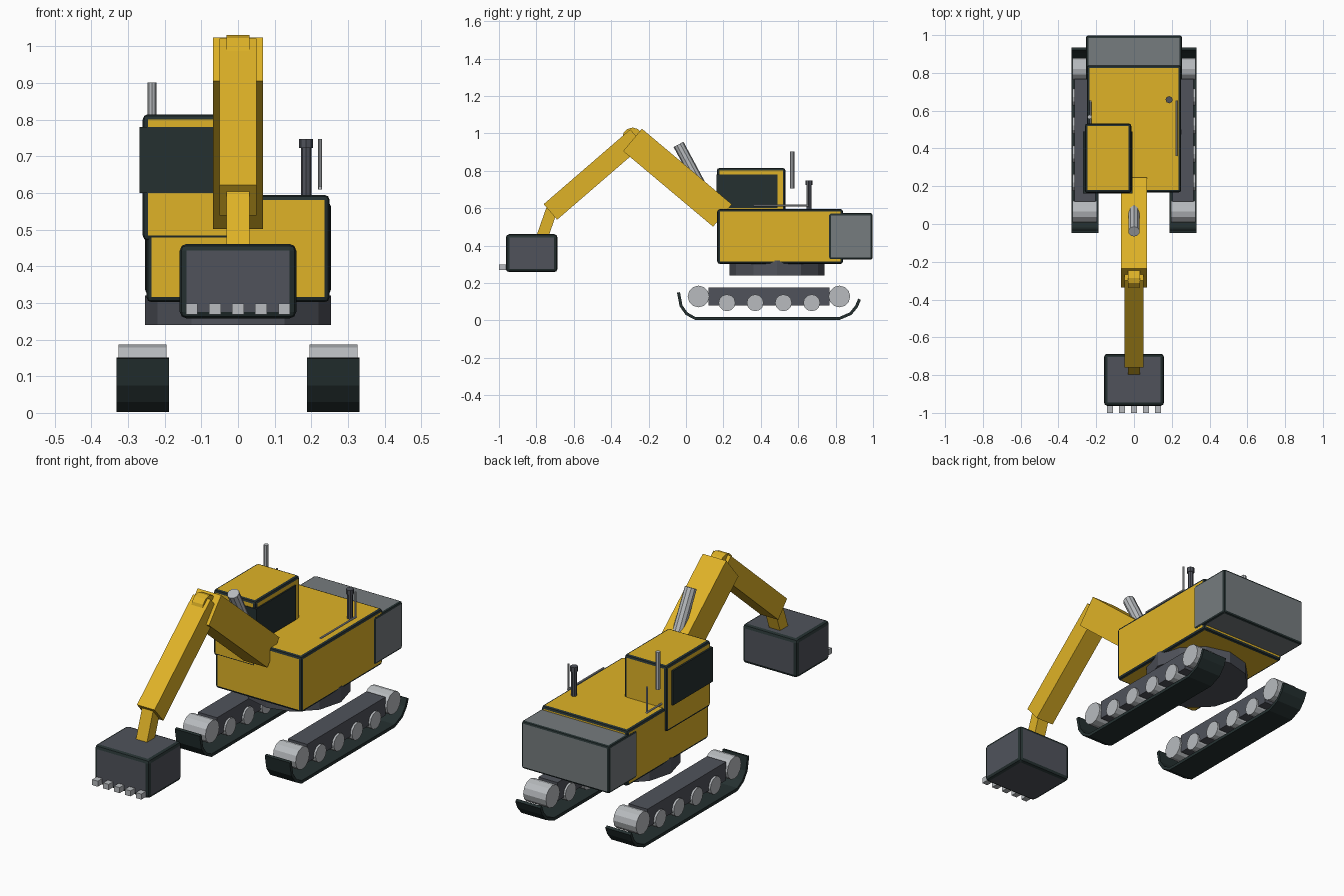
import bpy
import bmesh
from math import atan2, hypot, pi
from mathutils import Matrix, Vector

if "Cube" in bpy.data.objects:
    bpy.data.objects.remove(bpy.data.objects["Cube"], do_unlink=True)


def material(name, rgb):
    mat = bpy.data.materials.new(name)
    mat.use_nodes = True
    mat.diffuse_color = (*rgb, 1)
    mat.node_tree.nodes["Principled BSDF"].inputs["Base Color"].default_value = (*rgb, 1)
    return mat


YELLOW = material("machine yellow", (0.74, 0.45, 0.02))
TRIM = material("black trim", (0.018, 0.03, 0.03))
STEEL = material("dark steel", (0.08, 0.086, 0.105))
WEIGHT = material("counterweight grey", (0.18, 0.2, 0.21))
METAL = material("bare metal", (0.48, 0.5, 0.52))


def finish(name, bm, mat, bevel=0):
    """Turn a bmesh into an object; a bevel gets the black trim colour."""
    bmesh.ops.recalc_face_normals(bm, faces=bm.faces[:])
    mesh = bpy.data.meshes.new(name)
    bm.to_mesh(mesh)
    bm.free()
    mesh.materials.append(mat)
    obj = bpy.data.objects.new(name, mesh)
    bpy.context.collection.objects.link(obj)
    if bevel:
        mesh.materials.append(TRIM)
        mod = obj.modifiers.new("trimmed edges", 'BEVEL')
        mod.width, mod.segments, mod.material = bevel, 2, 1
    return obj


def box(name, x, y, z, mat, bevel=0):
    """Axis-aligned box from its (min, max) ranges."""
    bm = bmesh.new()
    size = [r[1] - r[0] for r in (x, y, z)]
    mid = [(r[0] + r[1]) / 2 for r in (x, y, z)]
    bmesh.ops.create_cube(bm, size=1, matrix=Matrix.Translation(mid) @ Matrix.Diagonal((*size, 1)))
    return finish(name, bm, mat, bevel)


def beam(name, a, b, half_width, depth, mat):
    """Box running between two (y, z) points."""
    bm = bmesh.new()
    dy, dz = b[0] - a[0], b[1] - a[1]
    mid = Matrix.Translation((0, (a[0] + b[0]) / 2, (a[1] + b[1]) / 2))
    scale = Matrix.Diagonal((2 * half_width, hypot(dy, dz), depth, 1))
    bmesh.ops.create_cube(bm, size=1, matrix=mid @ Matrix.Rotation(atan2(dz, dy), 4, 'X') @ scale)
    return finish(name, bm, mat)


def rod(name, a, b, radius, mat, sides=12):
    """Flat-sided cylinder between two points."""
    a, b = Vector(a), Vector(b)
    bm = bmesh.new()
    turn = (b - a).to_track_quat('Z', 'Y').to_matrix().to_4x4()
    bmesh.ops.create_cone(bm, cap_ends=True, segments=sides, radius1=radius, radius2=radius,
                          depth=(b - a).length, matrix=Matrix.Translation((a + b) / 2) @ turn)
    return finish(name, bm, mat)


def strip(name, x, path, thickness):
    """Thick open band following a (y, z) path, thickened inwards (to the left of travel)."""
    pts = [Vector(p) for p in path]
    inner = []
    for i, p in enumerate(pts):
        d = (pts[min(i + 1, len(pts) - 1)] - pts[max(i - 1, 0)]).normalized()
        inner.append(p + Vector((-d.y, d.x)) * thickness)
    bm = bmesh.new()
    rings = [[bm.verts.new((px, *q)) for px, q in ((x[0], o), (x[1], o), (x[1], n), (x[0], n))]
             for o, n in zip(pts, inner)]
    for r, s in zip(rings, rings[1:]):
        for k in range(4):
            j = (k + 1) % 4
            bm.faces.new((r[k], r[j], s[j], s[k]))
    bm.faces.new(rings[0])
    bm.faces.new(rings[-1])
    return finish(name, bm, TRIM)


# Undercarriage, one set per side
track_path = [(-0.048, 0.148), (-0.034, 0.075), (-0.002, 0.03), (0.05, 0.002),
              (0.82, 0.002), (0.885, 0.03), (0.918, 0.07), (0.935, 0.11)]
for side, s in (("left", 1), ("right", -1)):
    def span(a, b):
        return tuple(sorted((s * a, s * b)))
    strip(side + "_track", span(0.188, 0.332), track_path, 0.016)
    box(side + "_track_frame", span(0.205, 0.315), (0.12, 0.767), (0.08, 0.176), STEEL)
    for n, y in (("front", 0.067), ("rear", 0.82)):
        rod(f"{side}_{n}_wheel", (s * 0.195, y, 0.128), (s * 0.326, y, 0.128), 0.058, METAL)
    for i in range(4):
        y = 0.219 + 0.151 * i
        rod(f"{side}_roller_{i + 1}", (s * 0.195, y, 0.094), (s * 0.326, y, 0.094), 0.045, METAL)

# Turntable, body and counterweight
rod("turntable", (0, 0.487, 0.24), (0, 0.487, 0.32), 0.254, STEEL)
box("body", (-0.25, 0.25), (0.167, 0.84), (0.302, 0.595), YELLOW, 0.014)
box("counterweight", (-0.254, 0.254), (0.762, 0.998), (0.325, 0.574), WEIGHT, 0.012)

# Cab with wraparound glass
box("cab", (-0.26, -0.014), (0.165, 0.532), (0.47, 0.815), YELLOW, 0.014)
box("cab_glass", (-0.269, -0.007), (0.162, 0.49), (0.6, 0.78), TRIM)

# Exhaust, antenna and handrails
rod("exhaust_pipe", (0.186, 0.658, 0.585), (0.186, 0.658, 0.73), 0.014, STEEL, 8)
rod("exhaust_cap", (0.186, 0.658, 0.723), (0.186, 0.658, 0.748), 0.019, STEEL, 8)
rod("antenna", (-0.235, 0.567, 0.706), (-0.235, 0.567, 0.902), 0.012, METAL, 8)
for side, x in (("left", 0.224), ("right", -0.23)):
    rod(side + "_rail", (x, 0.36, 0.614), (x, 0.655, 0.614), 0.005, METAL, 8)
    rod(side + "_rail_post", (x, 0.65, 0.61), (x, 0.65, 0.747), 0.005, METAL, 8)

# Boom, stick, joint and lift cylinder
beam("boom", (-0.286, 0.965), (0.195, 0.561), 0.068, 0.156, YELLOW)
beam("stick", (-0.725, 0.58), (-0.262, 0.98), 0.051, 0.11, YELLOW)
rod("elbow_joint", (-0.032, -0.285, 0.975), (0.032, -0.285, 0.975), 0.056, YELLOW)
beam("wrist", (-0.715, 0.6), (-0.778, 0.42), 0.032, 0.062, YELLOW)
rod("lift_cylinder", (0, -0.04, 0.941), (0, 0.1, 0.68), 0.03, METAL, 10)

# Bucket and teeth
box("bucket", (-0.159, 0.159), (-0.963, -0.687), (0.258, 0.461), STEEL, 0.018)
for i in range(5):
    x = 0.063 * (i - 2)
    box(f"tooth_{i + 1}", (x - 0.016, x + 0.016), (-1, -0.955), (0.269, 0.298), METAL)
